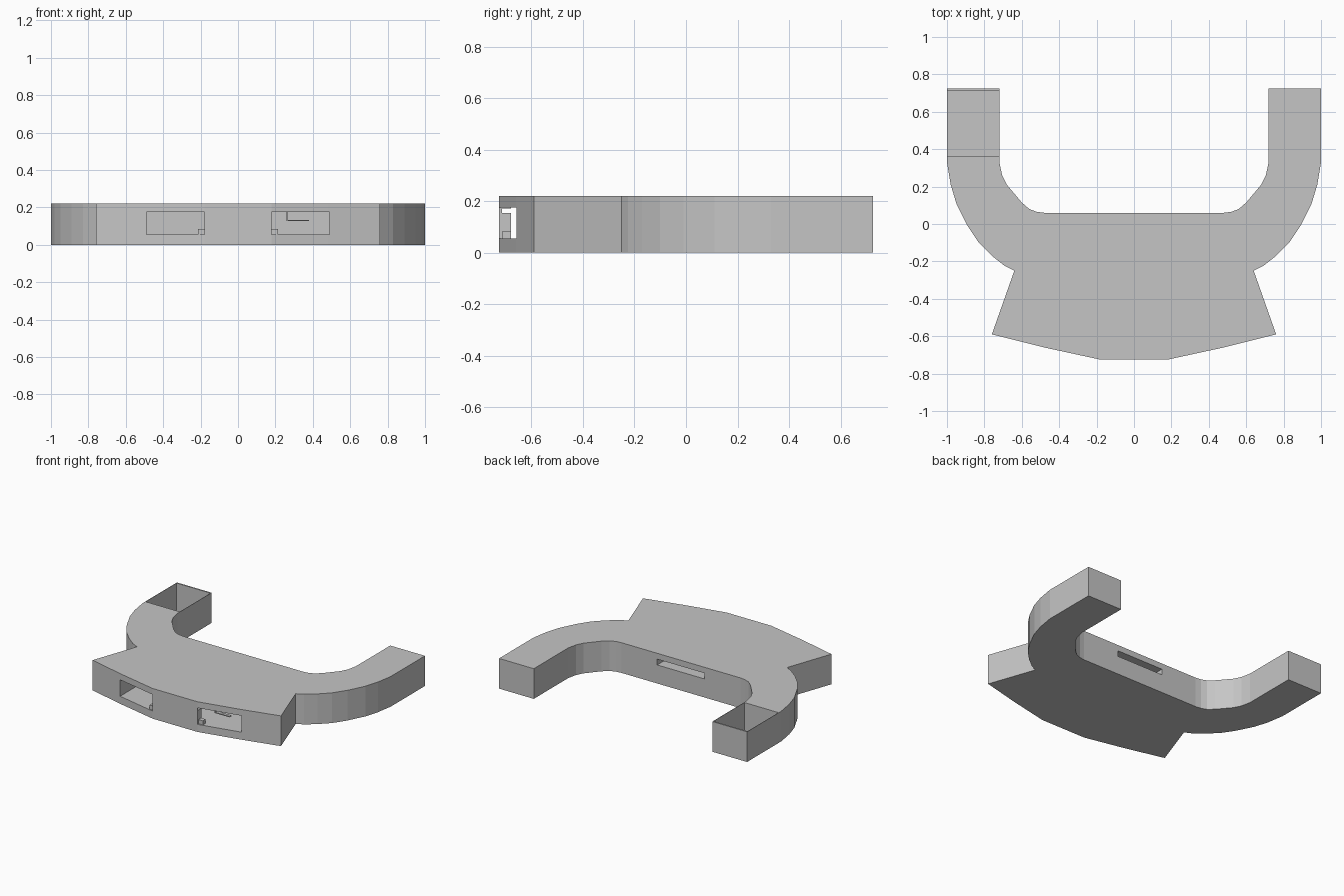
import bpy
import bmesh

HEIGHT = 0.22

old = bpy.data.objects.get("Cube")
if old:
    bpy.data.objects.remove(old, do_unlink=True)

grey = bpy.data.materials.new("light_grey")
grey.use_nodes = True
grey.diffuse_color = (0.56, 0.56, 0.56, 1)
grey.node_tree.nodes["Principled BSDF"].inputs["Base Color"].default_value = (0.56, 0.56, 0.56, 1)


def prism(name, outline, low, high):
    """Extrude a plan outline between two heights."""
    bm = bmesh.new()
    face = bm.faces.new([bm.verts.new((x, y, low)) for x, y in outline])
    result = bmesh.ops.extrude_face_region(bm, geom=[face])
    for v in result["geom"]:
        if isinstance(v, bmesh.types.BMVert):
            v.co.z = high
    bmesh.ops.recalc_face_normals(bm, faces=bm.faces)
    mesh = bpy.data.meshes.new(name)
    bm.to_mesh(mesh)
    bm.free()
    mesh.materials.append(grey)
    obj = bpy.data.objects.new(name, mesh)
    bpy.context.collection.objects.link(obj)
    return obj


def block(name, x0, x1, y0, y1, low, high):
    return prism(name, [(x0, y0), (x1, y0), (x1, y1), (x0, y1)], low, high)


def mirrored(half):
    """Complete a plan outline across x = 0."""
    return half + [(-x, y) for x, y in reversed(half)]


def cut(target, cutter):
    mod = target.modifiers.new("cut", "BOOLEAN")
    mod.operation = "DIFFERENCE"
    mod.solver = "EXACT"
    mod.object = cutter
    bpy.context.view_layer.objects.active = target
    bpy.ops.object.modifier_apply(modifier=mod.name)
    bpy.data.objects.remove(cutter, do_unlink=True)


# Body: bowed front, flared sides and two curved arms
half_plan = [
    (0.18, -0.725), (0.48, -0.66), (0.76, -0.59), (0.64, -0.25),
    (0.69, -0.225), (0.76, -0.17), (0.83, -0.1), (0.89, -0.01),
    (0.95, 0.11), (0.98, 0.21), (1.0, 0.33), (1.0, 0.725),
    (0.72, 0.725), (0.72, 0.33), (0.705, 0.26), (0.68, 0.21),
    (0.6, 0.115), (0.56, 0.08), (0.52, 0.065), (0.48, 0.06),
]
body = prism("body", mirrored(half_plan), 0, HEIGHT)

# Two front openings joined by a chamber behind the middle wall
chamber = mirrored([(0.18, -0.68), (0.18, -0.8), (0.49, -0.8), (0.49, -0.32)])
cut(body, prism("front_chamber_cutter", chamber, 0.055, 0.175))
cut(body, block("wall_notch_cutter", -0.2, 0.2, -0.715, -0.6, 0.155, 0.172))

# Slot in the rear face
cut(body, block("rear_slot_cutter", -0.19, 0.19, -0.14, 0.1, 0.135, 0.177))

# Open-topped box in the right arm
cut(body, block("arm_box_cutter", -0.997, -0.723, 0.36, 0.715, 0.004, 0.3))

# Small stops in the inner lower corners of the openings
for side, sign in (("left", 1), ("right", -1)):
    edges = sorted((sign * 0.178, sign * 0.215))
    block(side + "_corner_stop", *edges, -0.712, -0.68, 0.053, 0.085)

# Thin clip hanging in the left opening
block("clip_shelf", 0.26, 0.38, -0.64, -0.62, 0.127, 0.134)
block("clip_hanger", 0.26, 0.267, -0.64, -0.62, 0.13, 0.178)
